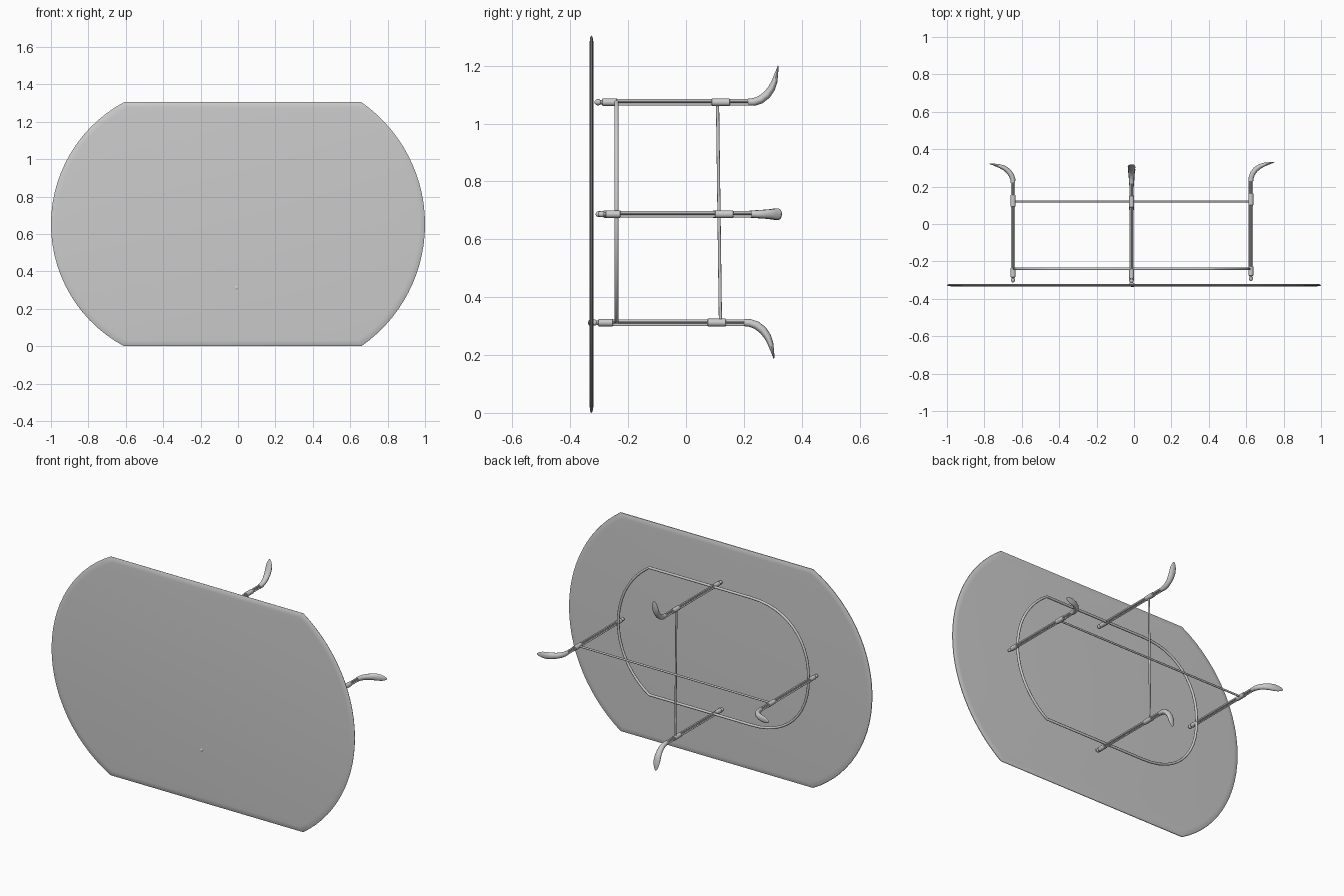
import bpy, bmesh, math
from mathutils import Vector, Matrix

if "Cube" in bpy.data.objects:
    bpy.data.objects.remove(bpy.data.objects["Cube"])


def finish(name, bm, smooth=True):
    bmesh.ops.recalc_face_normals(bm, faces=bm.faces)
    me = bpy.data.meshes.new(name)
    bm.to_mesh(me)
    bm.free()
    ob = bpy.data.objects.new(name, me)
    bpy.context.collection.objects.link(ob)
    if smooth:
        bpy.ops.object.select_all(action='DESELECT')
        ob.select_set(True)
        bpy.context.view_layer.objects.active = ob
        bpy.ops.object.shade_smooth_by_angle(angle=math.radians(40))
    return ob


def loft(bm, rings, mat=Matrix(), closed=False):
    """Bridge equal-sized rings of points; cap the ends unless closed."""
    vs = [[bm.verts.new(mat @ Vector(p)) for p in r] for r in rings]
    n = len(vs[0])
    pairs = list(zip(vs, vs[1:])) + ([(vs[-1], vs[0])] if closed else [])
    for a, b in pairs:
        for i in range(n):
            bm.faces.new((a[i], a[(i + 1) % n], b[(i + 1) % n], b[i]))
    if not closed:
        bm.faces.new(vs[0])
        bm.faces.new(vs[-1])


def circle(y, r, n=16, flute=0.0):
    pts = []
    for i in range(n):
        t = 2 * math.pi * i / n
        q = r - (flute if i % 2 else 0)
        pts.append((q * math.cos(t), y, q * math.sin(t)))
    return pts


def side_arc(xc, xe, half, n):
    """Arc from (xc, half) through (xe, 0) to (xc, -half)."""
    s = abs(xe - xc)
    r = (s * s + half * half) / (2 * s)
    sg = 1 if xe > xc else -1
    a = math.atan2(half, r - s)
    cx = xe - sg * r
    return [(cx + sg * r * math.cos(a - 2 * a * i / n),
             r * math.sin(a - 2 * a * i / n)) for i in range(n + 1)]


# Tabletop: oval slab with straight long edges and a softened rim
outline = side_arc(0.66, 1.0, 0.652, 28) + side_arc(-0.61, -1.0, 0.652, 28)[::-1]
bm = bmesh.new()
rings = []
for y, inset in ((-0.334, 0.03), (-0.3315, 0.006), (-0.328, 0),
                 (-0.325, 0.001), (-0.321, 0.012), (-0.320, 0.03)):
    rings.append([(x * (1 - inset), y, 0.652 + z * (1 - inset / 0.652))
                  for x, z in outline])
loft(bm, rings)
finish("tabletop", bm)


def leg(name, x, z, angle, dy):
    mat = Matrix.Translation((x, dy, z)) @ Matrix.Rotation(angle, 4, 'Y')
    # rounded end knob and collars
    bm = bmesh.new()
    for prof in (((-.316, .003), (-.313, .008), (-.307, .0105), (-.300, .0105),
                  (-.295, .007), (-.290, .008), (-.288, .013), (-.24, .013), (-.238, .01)),
                 ((.088, .01), (.09, .0135), (.15, .0135), (.152, .01))):
        loft(bm, [circle(y, r) for y, r in prof], mat)
    finish(name + "_collars", bm)
    # fluted shaft
    bm = bmesh.new()
    loft(bm, [circle(y, .0115, 24, .0025) for y in (-.245, .225)], mat)
    finish(name + "_shaft", bm)
    # curled, spoon-tipped foot: (along, outward, half thickness, half width)
    path = [(.215, 0, .012, .012), (.235, .001, .0135, .0135),
            (.258, .009, .014, .015), (.280, .026, .014, .0165),
            (.296, .048, .0125, .019), (.306, .072, .010, .0205),
            (.312, .096, .0065, .018), (.316, .113, .0035, .012),
            (.318, .126, .001, .004)]
    rings = []
    for i, (y, o, th, w) in enumerate(path):
        p, q = path[max(i - 1, 0)], path[min(i + 1, len(path) - 1)]
        t = Vector((0, q[0] - p[0], q[1] - p[1])).normalized()
        nrm = Vector((0, -t.z, t.y))
        rings.append([Vector((0, y, o)) + Vector((1, 0, 0)) * w * math.cos(k * math.pi / 8)
                      + nrm * th * math.sin(k * math.pi / 8) for k in range(16)])
    bm = bmesh.new()
    loft(bm, rings, mat)
    finish(name + "_foot", bm)


H = math.pi / 2
leg("top_leg", -0.013, 1.074, 0, 0)
leg("bottom_leg", -0.013, 0.312, math.pi, -0.014)
leg("right_leg", 0.625, 0.687, H, 0.012)
leg("left_leg", -0.647, 0.687, -H, 0.004)

# Knob end of the bottom leg poking through the top
bm = bmesh.new()
loft(bm, [circle(y, r) for y, r in ((-.338, .004), (-.335, .0095), (-.318, .0095))],
     Matrix.Translation((-0.008, 0, 0.312)))
finish("bottom_leg_knob", bm)


# Two crossed stretcher rods between opposite legs
def rod(name, a, b, r):
    a, b = Vector(a), Vector(b)
    mat = Matrix.Translation(a) @ (b - a).to_track_quat('Y', 'Z').to_matrix().to_4x4()
    bm = bmesh.new()
    loft(bm, [circle(0, r, 12), circle((b - a).length, r, 12)], mat)
    finish(name, bm)


rod("upright_stretcher", (-0.013, 0.119, 0.315), (-0.013, 0.109, 1.072), 0.0055)
rod("cross_stretcher", (-0.645, 0.12, 0.687), (0.622, 0.12, 0.687), 0.0055)

# Hoop tying the legs together near the top
path = side_arc(0.41, 0.615, 0.379, 24)
for i in range(25):
    t = H + math.pi * i / 24
    c, s = math.cos(t), math.sin(t)
    path.append((-0.26 - 0.38 * abs(c) ** 0.9, 0.379 * math.copysign(abs(s) ** 0.9, s)))
path = path[:25] + path[25:][::-1]
n = len(path)
rings = []
for i in range(n):
    p = Vector((path[i][0], 0, path[i][1]))
    a, b = path[i - 1], path[(i + 1) % n]
    t = Vector((b[0] - a[0], 0, b[1] - a[1])).normalized()
    nrm = Vector((t.z, 0, -t.x))
    rings.append([p + Vector((0, -0.24, 0.695)) + nrm * .0075 * math.cos(k * math.pi / 5)
                  + Vector((0, 1, 0)) * .0075 * math.sin(k * math.pi / 5)
                  for k in range(10)])
bm = bmesh.new()
loft(bm, rings, closed=True)
finish("leg_hoop", bm)
